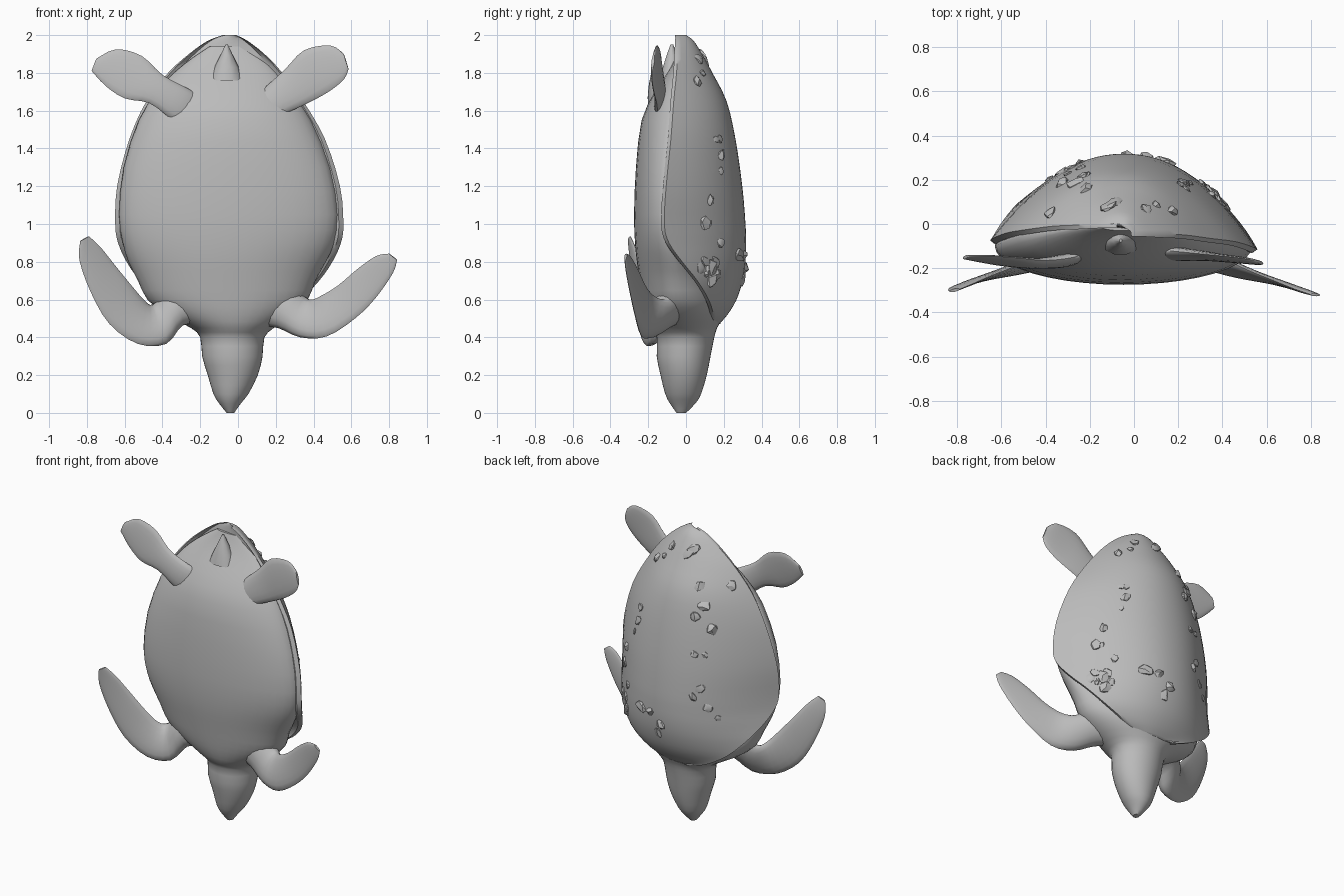
import bpy, bmesh, math, random
from mathutils import Vector, Matrix

if "Cube" in bpy.data.objects:
    bpy.data.objects.remove(bpy.data.objects["Cube"])

random.seed(4)
grey = bpy.data.materials.new("plain grey")
grey.diffuse_color = (0.5, 0.5, 0.5, 1)
grey.use_nodes = True
grey.node_tree.nodes["Principled BSDF"].inputs["Base Color"].default_value = grey.diffuse_color


def finish(name, bm, angle=45):
    bmesh.ops.recalc_face_normals(bm, faces=bm.faces)
    me = bpy.data.meshes.new(name)
    bm.to_mesh(me)
    bm.free()
    me.materials.append(grey)
    ob = bpy.data.objects.new(name, me)
    bpy.context.collection.objects.link(ob)
    bpy.ops.object.select_all(action='DESELECT')
    ob.select_set(True)
    bpy.context.view_layer.objects.active = ob
    bpy.ops.object.shade_smooth_by_angle(angle=math.radians(angle))
    return ob


def loft(name, rings, angle=45):
    bm = bmesh.new()
    loops = [[bm.verts.new(p) for p in r] for r in rings]
    n = len(loops[0])
    for a, b in zip(loops, loops[1:]):
        for i in range(n):
            bm.faces.new((a[i], a[(i + 1) % n], b[(i + 1) % n], b[i]))
    bm.faces.new(loops[0])
    bm.faces.new(loops[-1])
    return finish(name, bm, angle)


def resample(rows, steps):
    # smooth curve through the rows
    out = []
    for i in range(len(rows) - 1):
        p = [rows[max(i - 1, 0)], rows[i], rows[i + 1], rows[min(i + 2, len(rows) - 1)]]
        for s in range(steps):
            t = s / steps
            out.append([0.5 * (2 * b + (c - a) * t + (2 * a - 5 * b + 4 * c - d) * t * t
                               + (3 * b - a - 3 * c + d) * t ** 3) for a, b, c, d in zip(*p)])
    out.append(list(rows[-1]))
    return out


# body, neck and head: z, left, right, belly y, widest y, back y
BODY = [(1.94, -.15, .04, -.03, -.01, .0), (1.88, -.24, .13, -.055, -.015, .0),
        (1.8, -.34, .21, -.10, -.03, .0), (1.7, -.43, .29, -.165, -.045, .0),
        (1.55, -.525, .39, -.235, -.06, .0), (1.3, -.605, .49, -.265, -.09, .0),
        (1.05, -.63, .535, -.275, -.10, .0), (.9, -.61, .51, -.27, -.09, .03),
        (.8, -.58, .465, -.26, -.07, .08), (.7, -.53, .41, -.245, -.06, .15),
        (.6, -.48, .37, -.23, -.05, .2), (.52, -.38, .29, -.215, -.03, .2),
        (.45, -.25, .19, -.19, -.01, .165), (.4, -.2, .14, -.155, .0, .15),
        (.3, -.19, .13, -.155, -.01, .13), (.2, -.16, .105, -.135, -.01, .11),
        (.1, -.13, .055, -.11, -.015, .08), (.05, -.1, .015, -.085, -.02, .05),
        (.0, -.06, -.02, -.05, -.025, .0)]
rings = []
for z, xl, xr, yf, ym, yb in resample(BODY, 2):
    ring = []
    for k in range(40):
        a = 2 * math.pi * k / 40
        c, s = math.cos(a), math.sin(a)
        ring.append(((xl + xr) / 2 + (xr - xl) / 2 * c, ym + (yb - ym if s > 0 else ym - yf) * s, z))
    rings.append(ring)
loft("body_and_head", rings)

# shell: z, left, right, rim y, back y
SHELL = [(2.0, -.08, -.01, -.02, .0), (1.97, -.16, .05, -.02, .04), (1.9, -.26, .14, -.025, .085),
         (1.8, -.37, .235, -.03, .14), (1.65, -.485, .345, -.045, .215), (1.45, -.575, .46, -.06, .262),
         (1.2, -.64, .54, -.085, .298), (1.0, -.65, .558, -.095, .315), (.9, -.635, .545, -.07, .318),
         (.8, -.59, .50, .0, .315), (.7, -.52, .43, .08, .30), (.6, -.42, .33, .14, .268),
         (.52, -.29, .2, .165, .22), (.47, -.16, .08, .16, .175)]
shell_rows = resample(SHELL, 3)


def shell_point(row, u):
    z, xl, xr, yr, yb = row
    rim = yr - .02 * u
    return Vector(((xl + xr) / 2 + (xr - xl) / 2 * u, rim + (yb - rim) * (1 - abs(u) ** 2.1), z))


rings = []
for row in shell_rows:
    ring = [shell_point(row, k / 14) for k in range(-14, 15)]
    for u in (.96, .85, .5, 0, -.5, -.85, -.96):
        p = shell_point(row, u)
        p.y = row[3] - .02 * u - (.018 if abs(u) == .96 else -.005)
        ring.append(p)
    rings.append(ring)
loft("shell", rings, 50)

# lumpy growths scattered in clusters on the shell
bm = bmesh.new()
spots = []
for _ in range(22):
    i, u = random.randint(7, len(shell_rows) - 9), random.uniform(-.85, .85)
    for _ in range(random.randint(1, 3)):
        spots.append((min(max(i + random.randint(-1, 1), 2), len(shell_rows) - 4),
                      max(-.9, min(.9, u + random.uniform(-.12, .12)))))
for i, u in spots:
    p = shell_point(shell_rows[i], u)
    n = (shell_point(shell_rows[i], u + .04) - p).cross(shell_point(shell_rows[i + 1], u) - p)
    if n.y < 0:
        n = -n
    r = random.uniform(.018, .042)
    m = (Matrix.Translation(p) @ n.to_track_quat('Z', 'Y').to_matrix().to_4x4()
         @ Matrix.Rotation(random.uniform(0, 6), 4, 'Z')
         @ Matrix.Diagonal((r * random.uniform(.8, 1.5), r, r * .5, 1)))
    geo = bmesh.ops.create_icosphere(bm, subdivisions=1, radius=1, matrix=m)
    for v in geo['verts']:
        v.co += Vector([random.uniform(-.2, .2) * r for _ in range(3)])
finish("shell_growths", bm, 30)


def flipper(name, stations):
    # each station: one edge point, other edge point, half thickness
    rows = resample(stations, 3)
    mids = [(Vector(r[:3]) + Vector(r[3:6])) / 2 for r in rows]
    rings = []
    for i, r in enumerate(rows):
        half = (Vector(r[:3]) - Vector(r[3:6])) / 2
        n = half.cross(mids[min(i + 1, len(mids) - 1)] - mids[max(i - 1, 0)]).normalized()
        rings.append([mids[i] + half * math.cos(a) + n * r[6] * math.sin(a)
                      for a in [2 * math.pi * k / 16 for k in range(16)]])
    loft(name, rings, 60)


# front flippers
flipper("front_flipper_left", [
    (-.18, -.07, .47, -.3, -.05, .75, .10), (-.29, -.13, .465, -.39, -.08, .64, .08),
    (-.38, -.18, .365, -.45, -.11, .575, .05), (-.53, -.22, .365, -.49, -.16, .59, .028),
    (-.68, -.25, .47, -.56, -.2, .67, .018), (-.78, -.275, .64, -.65, -.235, .78, .014),
    (-.84, -.295, .81, -.73, -.27, .88, .011), (-.835, -.305, .91, -.79, -.295, .935, .007)])
flipper("front_flipper_right", [
    (.1, -.07, .46, .22, -.05, .75, .10), (.21, -.13, .45, .32, -.08, .65, .08),
    (.33, -.19, .40, .38, -.11, .60, .05), (.47, -.235, .405, .44, -.17, .62, .028),
    (.62, -.265, .50, .53, -.215, .675, .018), (.73, -.29, .61, .63, -.255, .76, .014),
    (.82, -.315, .74, .73, -.295, .83, .011), (.842, -.322, .81, .80, -.318, .843, .007)])

# rear flippers
flipper("rear_flipper_left", [
    (-.2, -.12, 1.68, -.3, -.16, 1.52, .035), (-.27, -.15, 1.72, -.36, -.18, 1.56, .03),
    (-.40, -.165, 1.79, -.47, -.19, 1.64, .022), (-.51, -.155, 1.89, -.6, -.185, 1.665, .016),
    (-.645, -.145, 1.925, -.70, -.17, 1.73, .012), (-.75, -.145, 1.875, -.775, -.155, 1.81, .008)])
flipper("rear_flipper_right", [
    (.09, -.11, 1.68, .18, -.15, 1.53, .035), (.15, -.12, 1.73, .245, -.15, 1.58, .03),
    (.25, -.13, 1.82, .37, -.155, 1.64, .022), (.35, -.14, 1.92, .48, -.17, 1.70, .016),
    (.49, -.155, 1.945, .56, -.18, 1.765, .012), (.56, -.17, 1.9, .585, -.18, 1.82, .008)])

# short tail
rings = []
for z, y, w, d in [(1.76, -.09, .09, .05), (1.83, -.075, .065, .05), (1.89, -.075, .035, .03), (1.95, -.075, .006, .008)]:
    rings.append([(-.06 + w * math.cos(k * math.pi / 5), y + d * math.sin(k * math.pi / 5), z) for k in range(10)])
loft("tail", rings)
